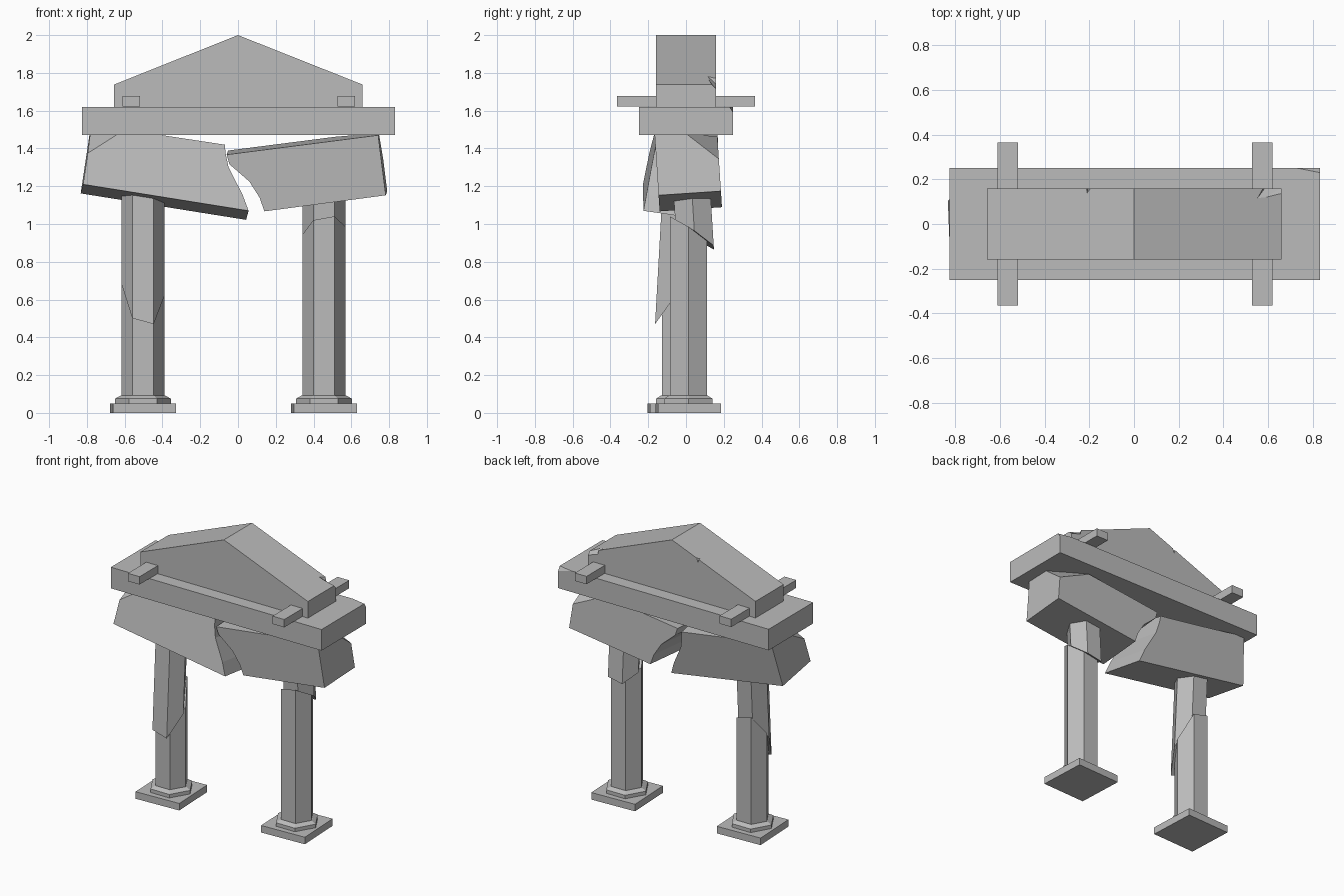
import bpy, bmesh, math
from mathutils import Vector, Matrix

if "Cube" in bpy.data.objects:
    bpy.data.objects.remove(bpy.data.objects["Cube"], do_unlink=True)

GREY = (0.5, 0.5, 0.5, 1)
stone = bpy.data.materials.new("grey_stone")
stone.use_nodes = True
stone.diffuse_color = GREY
stone.node_tree.nodes["Principled BSDF"].inputs["Base Color"].default_value = GREY


def finish(name, bm):
    bmesh.ops.recalc_face_normals(bm, faces=bm.faces)
    mesh = bpy.data.meshes.new(name)
    bm.to_mesh(mesh)
    bm.free()
    mesh.materials.append(stone)
    ob = bpy.data.objects.new(name, mesh)
    bpy.context.collection.objects.link(ob)
    return ob


def loft(bm, rings):
    """Skin a list of equal-length point rings and cap both ends."""
    vs = [[bm.verts.new(p) for p in r] for r in rings]
    n = len(vs[0])
    for a, b in zip(vs, vs[1:]):
        for i in range(n):
            j = (i + 1) % n
            bm.faces.new((a[i], a[j], b[j], b[i]))
    bm.faces.new(vs[0])
    bm.faces.new(vs[-1])


def cut(bm, a, b, c, keep):
    """Break away everything on the far side of plane abc from keep."""
    a, b, c, keep = map(Vector, (a, b, c, keep))
    n = (b - a).cross(c - a).normalized()
    if n.dot(keep - a) > 0:
        n = -n
    geom = bm.verts[:] + bm.edges[:] + bm.faces[:]
    res = bmesh.ops.bisect_plane(bm, geom=geom, dist=1e-5, plane_co=a,
                                 plane_no=n, clear_outer=True)
    edges = [e for e in res["geom_cut"] if isinstance(e, bmesh.types.BMEdge)]
    bmesh.ops.holes_fill(bm, edges=edges, sides=0)


def box(bm, lo, hi):
    loft(bm, [[(x, y, z) for x, y in ((lo[0], lo[1]), (hi[0], lo[1]),
                                      (hi[0], hi[1]), (lo[0], hi[1]))]
              for z in (lo[2], hi[2])])


def hexagon(x, y, z, r):
    return [(x + r * math.cos(math.pi * i / 3),
             y + r * math.sin(math.pi * i / 3), z) for i in range(6)]


def chunk(name, profile, y_front, back, chip, keep):
    """Broken lintel half: front outline carried to the back with a lean."""
    bm = bmesh.new()
    front = [Vector((x, y_front(x, z), z)) for x, z in profile]
    loft(bm, [front, [p + Vector(back) for p in front]])
    cut(bm, *chip, keep)
    finish(name, bm)


# Footings: square plate and stepped hexagonal collar
COLUMNS = {"right": (-0.503, -0.03), "left": (0.455, 0.012)}
for side, (cx, cy) in COLUMNS.items():
    bm = bmesh.new()
    box(bm, (-0.167, -0.167, 0), (0.167, 0.167, 0.05))
    bmesh.ops.rotate(bm, verts=bm.verts, matrix=Matrix.Rotation(math.radians(2.5), 3, "Z"))
    bmesh.ops.translate(bm, verts=bm.verts, vec=(cx, cy, 0))
    finish(side + "_footing_plate", bm)
    bm = bmesh.new()
    loft(bm, [hexagon(cx, cy, 0.05, 0.148), hexagon(cx, cy, 0.075, 0.148),
              hexagon(cx, cy, 0.092, 0.118)])
    finish(side + "_footing_collar", bm)


# Broken columns: standing shaft and slipped upper piece
def column(side, break_points, foot_shift, top_shift, z_low, z_top):
    cx, cy = COLUMNS[side]
    bm = bmesh.new()
    loft(bm, [hexagon(cx, cy, 0.085, 0.113), hexagon(cx, cy, 1.2, 0.113)])
    cut(bm, *break_points, (cx, cy, 0.1))
    finish(side + "_column_shaft", bm)
    bm = bmesh.new()
    loft(bm, [hexagon(cx, cy + foot_shift, z_low, 0.113),
              hexagon(cx, cy + top_shift, z_top, 0.113)])
    cut(bm, *break_points, (cx, cy, 1.3))
    finish(side + "_column_fragment", bm)


column("right", ((-0.56, -0.13, 0.55), (-0.44, -0.13, 0.52), (-0.5, 0.07, 0.84)),
       -0.037, 0.005, 0.45, 1.2)
column("left", ((0.4, -0.085, 1.02), (0.51, -0.085, 1.04), (0.455, 0.11, 0.9)),
       0.042, 0.02, 0.8, 1.16)

# Lintel halves leaning apart at the crack
chunk("right_lintel",
      [(-0.82, 1.21), (0.056, 1.07), (0.024, 1.156), (-0.05, 1.3),
       (-0.065, 1.37), (-0.07, 1.42), (-0.4, 1.47), (-0.772, 1.53)],
      lambda x, z: -0.23 + 0.2 * (z - 1.2) + 0.035 * (x + 0.82),
      (-0.013, 0.33, -0.048),
      ((-0.79, -0.17, 1.39), (-0.65, -0.165, 1.47), (-0.8, 0.0, 1.47)),
      (-0.3, 0, 1.2))
chunk("left_lintel",
      [(0.14, 1.067), (0.782, 1.152), (0.742, 1.47), (-0.06, 1.367),
       (-0.045, 1.316), (0.06, 1.225), (0.114, 1.14)],
      lambda x, z: -0.145 - 0.065 * (z - 1.15),
      (0.008, 0.33, 0.022),
      ((0.74, 0.03, 1.46), (0.77, 0.165, 1.35), (0.5, 0.18, 1.46)),
      (0.4, 0, 1.2))

# Roof slab with a chipped back corner
bm = bmesh.new()
box(bm, (-0.825, -0.25, 1.47), (0.832, 0.25, 1.62))
cut(bm, (0.73, 0.25, 1.62), (0.832, 0.23, 1.62), (0.832, 0.25, 1.59), (0, 0, 1.5))
finish("roof_slab", bm)

# Cross beams
for side, x in (("right", -0.565), ("left", 0.573)):
    bm = bmesh.new()
    box(bm, (x - 0.046, -0.365, 1.622), (x + 0.046, 0.365, 1.678))
    finish(side + "_cross_beam", bm)

# Gable block with two notches knocked out of the back edge
outline = [(-0.657, 1.62), (0.66, 1.62), (0.66, 1.738), (0.0, 2.0), (-0.657, 1.738)]
bm = bmesh.new()
loft(bm, [[(x, y, z) for x, z in outline] for y in (-0.158, 0.158)])
gable = finish("gable_block", bm)
NOTCHES = [
    [(-0.235, 0.18, 2), (-0.16, 0.18, 2), (-0.225, 0.075, 2), (-0.2, 0.18, 1.86)],
    [(0.53, 0.085, 1.81), (0.69, 0.12, 1.75), (0.57, 0.18, 1.85),
     (0.69, 0.18, 1.69), (0.6, 0.18, 1.72), (0.69, 0.15, 1.9)],
]
for points in NOTCHES:
    bm = bmesh.new()
    hull = [bm.verts.new(p) for p in points]
    bmesh.ops.convex_hull(bm, input=hull)
    cutter = finish("notch_cutter", bm)
    cutter.hide_render = True
    mod = gable.modifiers.new("notch", "BOOLEAN")
    mod.operation, mod.solver, mod.object = "DIFFERENCE", "EXACT", cutter
    bpy.context.view_layer.objects.active = gable
    bpy.ops.object.modifier_apply(modifier=mod.name)
    bpy.data.objects.remove(cutter, do_unlink=True)
